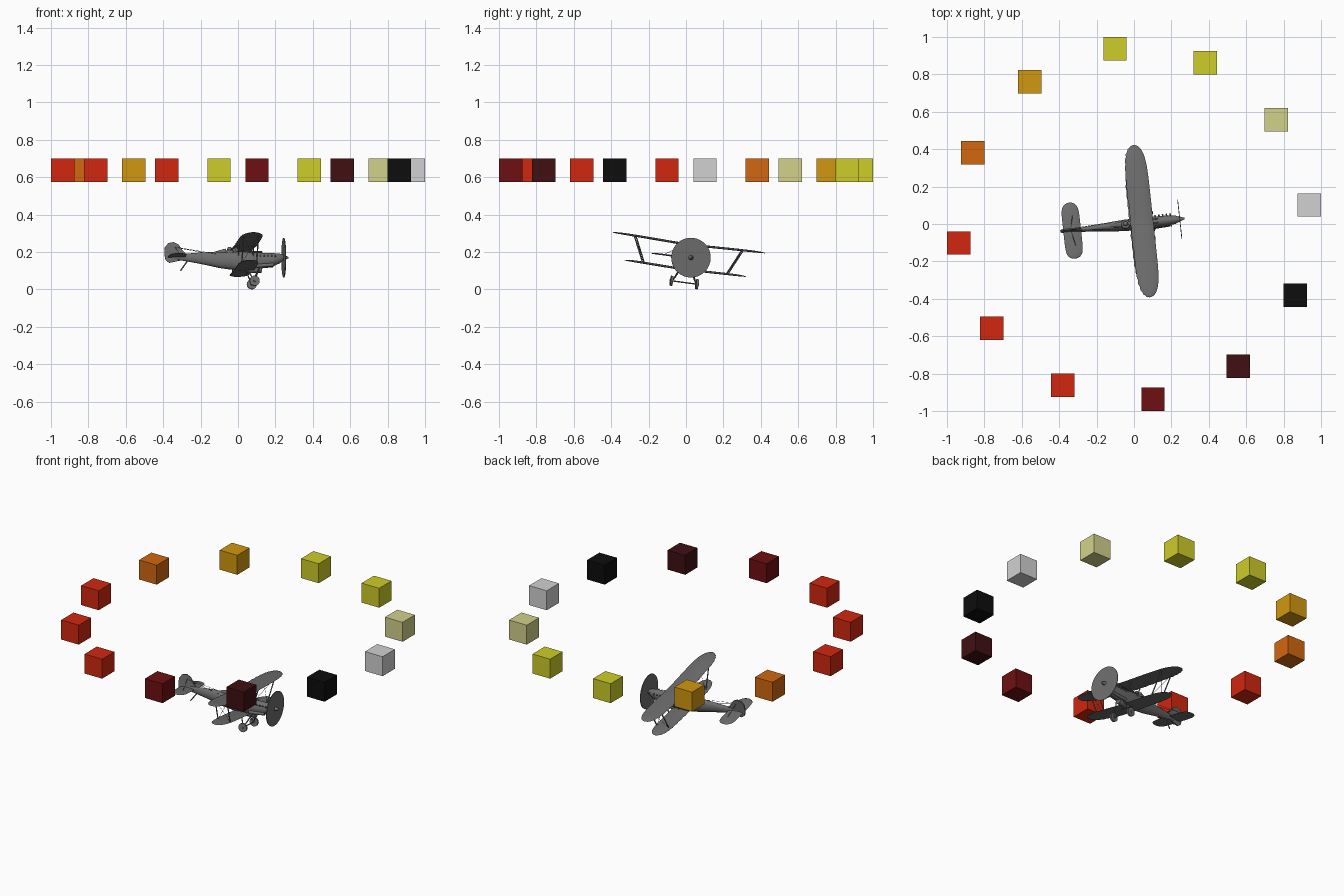
import bpy, bmesh
from math import sin, cos, pi, radians
from mathutils import Matrix, Vector

old = bpy.data.objects.get("Cube")
if old:
    bpy.data.objects.remove(old, do_unlink=True)


def material(name, r, g, b):
    m = bpy.data.materials.new(name)
    m.use_nodes = True
    m.diffuse_color = (r, g, b, 1)
    m.node_tree.nodes["Principled BSDF"].inputs["Base Color"].default_value = (r, g, b, 1)
    return m


red = material("red", .64, .02, .005)
orange = material("orange", .64, .137, .005)
amber = material("amber", .64, .315, .005)
yellow = material("yellow", .62, .61, .022)
pale = material("pale yellow", .64, .64, .26)
light = material("light grey", .64, .64, .64)
black = material("black", .004, .004, .004)
umber = material("dark maroon", .052, .005, .006)
maroon = material("maroon", .155, .005, .006)
grey = material("plane grey", .155, .155, .155)

# Placement of the banking plane: nose to +x, slight yaw and roll
PLANE = (Matrix.Translation((0, 0, .17)) @ Matrix.Rotation(radians(6.2), 4, 'Z')
         @ Matrix.Rotation(radians(-7.7), 4, 'X'))


def finish(name, bm, mat, matrix=PLANE, smooth=True):
    bmesh.ops.recalc_face_normals(bm, faces=bm.faces[:])
    me = bpy.data.meshes.new(name)
    bm.to_mesh(me)
    bm.free()
    me.transform(matrix)
    me.materials.append(mat)
    if smooth:
        me.shade_smooth()
        me.set_sharp_from_angle(angle=radians(40))
    ob = bpy.data.objects.new(name, me)
    bpy.context.collection.objects.link(ob)
    return ob


def loft(name, rings):
    """Skin a list of equal-length rings and cap both ends."""
    bm = bmesh.new()
    loops = [[bm.verts.new(p) for p in ring] for ring in rings]
    n = len(loops[0])
    for a, b in zip(loops, loops[1:]):
        for i in range(n):
            j = (i + 1) % n
            bm.faces.new((a[i], a[j], b[j], b[i]))
    bm.faces.new(loops[0])
    bm.faces.new(loops[-1])
    return finish(name, bm, grey)


def rod(name, a, b, r=.003, r2=None, sides=8):
    a, b = Vector(a), Vector(b)
    d = b - a
    bm = bmesh.new()
    bmesh.ops.create_cone(bm, cap_ends=True, segments=sides, radius1=r,
                          radius2=r if r2 is None else r2, depth=d.length)
    turn = Vector((0, 0, 1)).rotation_difference(d).to_matrix().to_4x4()
    bm.transform(Matrix.Translation((a + b) / 2) @ turn)
    return finish(name, bm, grey)


def wing(name, half, x0, x1, z, dihedral, thick, ribs, scallop=0):
    rings = []
    mid, chord = (x0 + x1) / 2, x1 - x0
    for i in range(ribs + 1):
        t = -cos(pi * i / ribs)
        f = max(1 - abs(t) ** 7, .004) ** .5
        y = half * t
        ring = []
        for k in range(12):
            a = 2 * pi * k / 12
            x = mid + chord / 2 * f * cos(a)
            if cos(a) < -.8:
                x += scallop * (i % 2)
            camber = thick * .5 * f * sin(a) ** 2
            ring.append((x, y, z + abs(y) * dihedral + camber + thick / 2 * f * sin(a)))
        rings.append(ring)
    return loft(name, rings)


# Ring of twelve colour blocks
blocks = [light, pale, yellow, yellow, amber, orange, red, red, red, maroon, umber, black]
for i, mat in enumerate(blocks):
    a = radians(6.2 + 30 * i)
    bm = bmesh.new()
    bmesh.ops.create_cube(bm, size=.125)
    finish(f"colour_block_{i + 1}", bm, mat,
           Matrix.Translation((.943 * cos(a), .943 * sin(a), .638)), False)

# Fuselage: station x, half width, half height, centre height
stations = [(.24, .012, .015, 0), (.225, .022, .026, -.004), (.18, .028, .038, -.013),
            (.08, .031, .046, -.018), (0, .032, .052, -.018), (-.1, .027, .044, -.012),
            (-.2, .018, .031, -.003), (-.3, .01, .018, .002), (-.37, .003, .008, .004)]
rings = []
for x, w, h, c in stations:
    rings.append([(x, w * cos(2 * pi * k / 20), c + h * sin(2 * pi * k / 20)) for k in range(20)])
loft("fuselage", rings)

# Propeller disc and spinner
rod("propeller_disc", (.244, 0, 0), (.248, 0, 0), .106, sides=48)
rod("spinner", (.235, 0, 0), (.272, 0, 0), .018, .004, 16)

# Wings and tail
wing("upper_wing", .413, -.02, .104, .066, .033, .01, 40, .004)
wing("lower_wing", .33, -.025, .085, -.068, .028, .01, 36, .004)
wing("tailplane", .152, -.38, -.285, .002, 0, .007, 20)

fin_outline = [(-.27, .01), (-.295, .035), (-.318, .07), (-.345, .084), (-.375, .078),
               (-.393, .055), (-.396, .02), (-.39, -.012), (-.37, -.028), (-.33, -.02)]
loft("tail_fin", [[(x, y, z) for x, z in fin_outline] for y in (-.004, .004)])

# Cockpit: coaming, headrest, windscreen and pilot's head
rod("cockpit_coaming", (-.045, 0, .025), (-.045, 0, .038), .026, .023, 16)
rod("headrest", (-.065, 0, .032), (-.15, 0, .022), .017, .003, 12)
rod("windscreen", (-.01, 0, .03), (-.02, 0, .05), .019, .012, 6)
bm = bmesh.new()
bmesh.ops.create_uvsphere(bm, u_segments=12, v_segments=8, radius=.013)
bm.transform(Matrix.Translation((-.045, 0, .046)))
finish("pilot_head", bm, grey)

# Parts repeated on both sides
for s, side in ((1, "left"), (-1, "right")):
    for x, where in ((.08, "front"), (0, "rear")):
        rod(f"{side}_{where}_wing_strut", (x - .005, s * .225, -.062), (x, s * .29, .076), .0035)
        rod(f"{side}_{where}_cabane_strut", (x, s * .024, .01), (x, s * .045, .068), .0035)
        rod(f"{side}_{where}_gear_strut", (x + .035, s * .024, -.05), (.08, s * .064, -.134), .0035)
    # Bracing wires
    rod(f"{side}_strut_wire_a", (-.005, s * .225, -.06), (.08, s * .29, .076), .001, sides=4)
    rod(f"{side}_strut_wire_b", (.075, s * .225, -.06), (0, s * .29, .076), .001, sides=4)
    rod(f"{side}_tail_cable", (-.12, s * .02, .018), (-.33, s * .005, .055), .001, sides=4)
    rod(f"{side}_tail_brace", (-.32, s * .09, .002), (-.34, 0, .06), .0012, sides=4)
    # Wheels with hubs
    rod(f"{side}_wheel", (.08, s * .063, -.134), (.08, s * .075, -.134), .027, sides=24)
    rod(f"{side}_wheel_hub", (.08, s * .06, -.134), (.08, s * .079, -.134), .008, .006, 12)
    # Engine bank, exhaust stubs and gun
    rod(f"{side}_engine_bank", (.09, s * .022, -.048), (.19, s * .02, -.04), .011, .009, 10)
    for i in range(6):
        x = .1 + i * .02
        rod(f"{side}_exhaust_{i + 1}", (x, s * .02, .004), (x - .004, s * .035, .008), .004, sides=8)
    rod(f"{side}_gun", (.02, s * .011, .034), (.13, s * .011, .03), .005, .003)

# Undercarriage axle, radiator and tail skid
rod("wheel_axle", (.08, -.066, -.134), (.08, .066, -.134), .0035)
rod("belly_radiator", (.045, 0, -.066), (.125, 0, -.064), .018, .018, 10)
rod("tail_skid", (-.27, 0, -.015), (-.31, 0, -.07), .0035)
